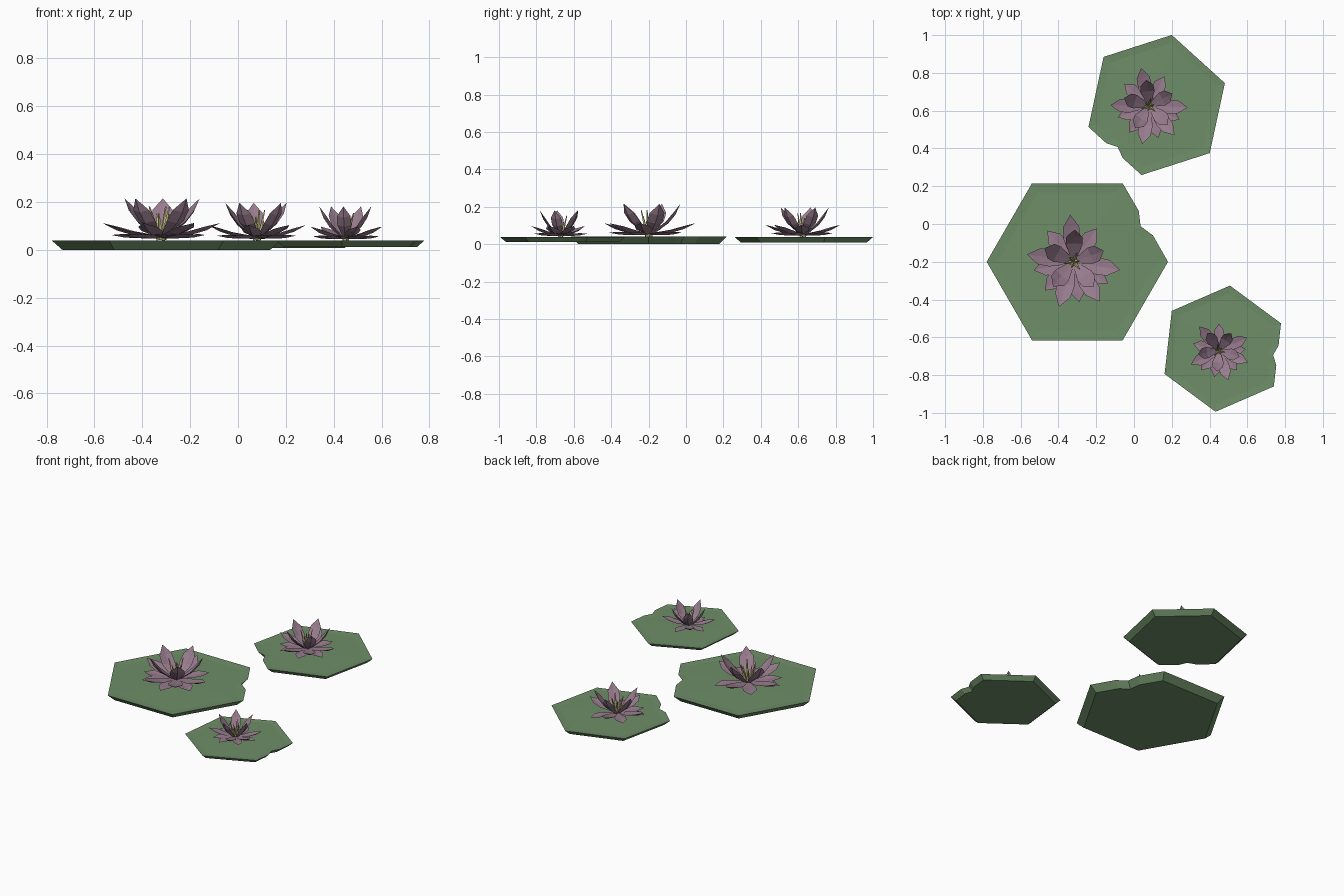
import bpy, bmesh
from math import radians, sin, cos, hypot
from mathutils import Vector, Matrix

cube = bpy.data.objects.get("Cube")
if cube:
    bpy.data.objects.remove(cube, do_unlink=True)


def material(name, rgb):
    m = bpy.data.materials.new(name)
    m.use_nodes = True
    m.diffuse_color = (*rgb, 1)
    m.node_tree.nodes["Principled BSDF"].inputs["Base Color"].default_value = (*rgb, 1)
    return m


GREEN = material("leaf green", (0.155, 0.27, 0.137))
MAUVE = material("petal mauve", (0.32, 0.205, 0.275))
YELLOW = material("stamen yellow", (0.60, 0.56, 0.24))


def finish(name, bm, mat, matrix):
    bmesh.ops.recalc_face_normals(bm, faces=bm.faces)
    mesh = bpy.data.meshes.new(name)
    bm.to_mesh(mesh)
    bm.free()
    mesh.materials.append(mat)
    obj = bpy.data.objects.new(name, mesh)
    obj.matrix_world = matrix
    bpy.context.collection.objects.link(obj)
    return obj


def bridge(bm, a, b):
    n = len(a)
    for i in range(n):
        bm.faces.new((a[i], a[(i + 1) % n], b[(i + 1) % n], b[i]))


# Hexagonal pad with a notch bitten out of one edge, narrower underneath
def build_pad(name, matrix, thickness):
    radius = 0.48
    outline = [(radius * cos(radians(a)), radius * sin(radians(a)))
               for a in range(60, 361, 60)]
    outline += [(0.4, 0.14), (0.335, 0.188), (0.325, 0.27)]
    bm = bmesh.new()
    rings = []
    for scale, z in ((0.905, 0), (1, thickness), (0.88, thickness - 0.003)):
        rings.append([bm.verts.new((x * scale, y * scale, z)) for x, y in outline])
    bm.faces.new(rings[0])
    bridge(bm, rings[0], rings[1])
    bridge(bm, rings[1], rings[2])
    centre = bm.verts.new((0, 0, thickness))
    top = rings[2]
    for i in range(len(top)):
        bm.faces.new((top[i], top[(i + 1) % len(top)], centre))
    finish(name, bm, GREEN, matrix)


# Faceted, keeled petal running from the flower heart out to a point
def add_petal(bm, angle, reach, low, high, width, sag):
    out = Vector((cos(radians(angle)), sin(radians(angle)), 0))
    side = Vector((-out.y, out.x, 0))
    up = Vector((0, 0, 1))
    start = 0.02
    length = hypot(reach - start, high - low)
    slope_r, slope_z = (reach - start) / length, (high - low) / length
    normal = up * slope_r - out * slope_z

    def along(t):
        return (out * (start + (reach - start) * t) + up * (low + (high - low) * t)
                - normal * sag * 4 * t * (1 - t))

    previous = None
    for t, w in ((0, 0.3), (0.45, 0.9), (0.72, 0.85)):
        p, half = along(t), width * w / 2
        ring = [bm.verts.new(v) for v in (
            p - side * half + normal * half * 0.25,
            p - normal * 0.004,
            p + side * half + normal * half * 0.25,
            p + normal * 0.006)]
        if previous:
            bridge(bm, previous, ring)
        else:
            bm.faces.new(ring)
        previous = ring
    tip = bm.verts.new(along(1))
    for i in range(4):
        bm.faces.new((previous[i], previous[(i + 1) % 4], tip))


# Petal layers: angles, reach, base height, tip height, width, sag
LAYERS = {
    "low_petals": ((55, 130, 192, 225, 278, 328), 0.215, 0.012, 0.022, 0.095, 0.004),
    "middle_petals": ((94, 171, 252, 303, 350), 0.25, 0.015, 0.072, 0.1, 0.014),
    "inner_petals": ((20, 88, 155, 230, 308), 0.17, 0.015, 0.175, 0.1, 0.02),
}


def build_flower(name, matrix):
    for layer, (angles, *shape) in LAYERS.items():
        bm = bmesh.new()
        for angle in angles:
            add_petal(bm, angle, *shape)
        finish(name + "_" + layer, bm, MAUVE, matrix)
    # Leaning pointed stamens
    bm = bmesh.new()
    for i in range(6):
        turn = Matrix.Rotation(radians(60 * i + 10), 4, 'Z')
        lean = Matrix.Rotation(radians(12 + 5 * (i % 2)), 4, 'Y')
        height = 0.145 if i % 2 else 0.11
        place = Matrix.Translation((0.008, 0, height / 2 + 0.005))
        bmesh.ops.create_cone(bm, cap_ends=True, segments=4, radius1=0.012,
                              radius2=0.003, depth=height, matrix=turn @ lean @ place)
    finish(name + "_stamens", bm, YELLOW, matrix)


def placed(x, y, z, turn, size, tall):
    return (Matrix.Translation((x, y, z)) @ Matrix.Rotation(radians(turn), 4, 'Z')
            @ Matrix.Diagonal((size, size, tall, 1)))


# Name, pad centre, base height, thickness, turn, size; flower centre, turn, size, tallness
LILIES = (
    ("large", (-0.30, -0.20), 0.0, 0.04, 0, 1.0, (-0.32, -0.20), 0, 1.0, 1.0),
    ("medium", (0.12, 0.63), 0.008, 0.031, 197.8, 0.79, (0.08, 0.625), 8, 0.82, 0.9),
    ("small", (0.47, -0.66), 0.012, 0.026, -36.5, 0.70, (0.45, -0.67), 35, 0.66, 0.82),
)
for name, pad, z, thick, turn, size, heart, spin, scale, tall in LILIES:
    build_pad(name + "_pad", placed(*pad, z, turn, size, 1), thick)
    build_flower(name + "_flower", placed(*heart, z + thick, spin, scale, tall))
